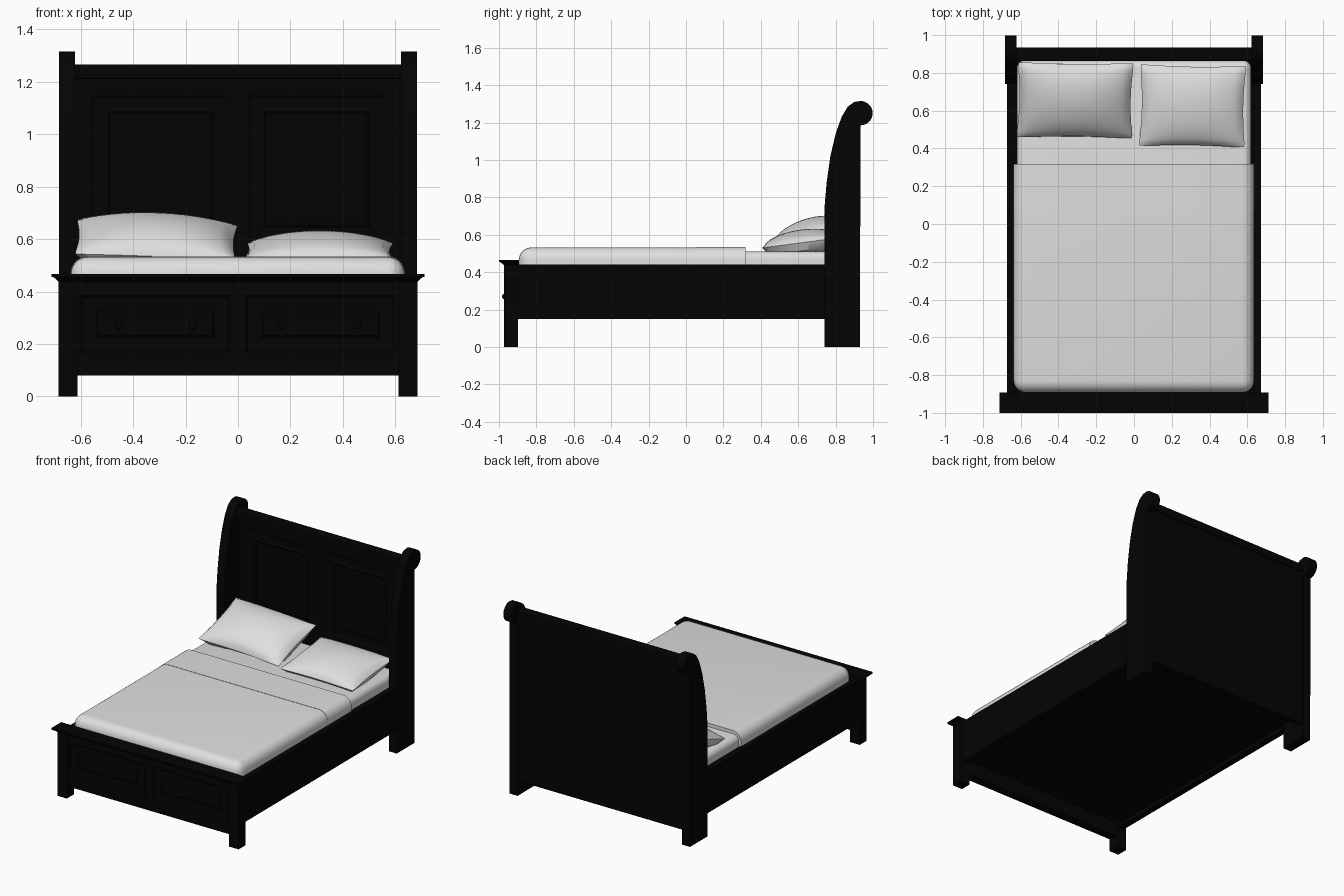
import bpy, bmesh, math
from mathutils import Vector, Matrix

cube = bpy.data.objects.get("Cube")
if cube:
    bpy.data.objects.remove(cube, do_unlink=True)


def material(name, value):
    mat = bpy.data.materials.new(name)
    mat.use_nodes = True
    colour = (value, value, value, 1)
    mat.diffuse_color = colour
    mat.node_tree.nodes["Principled BSDF"].inputs["Base Color"].default_value = colour
    return mat


WOOD = material("black_wood", 0.0012)
LINEN = material("white_linen", 0.74)


def finish(name, bm, mat, smooth=False):
    """Turn a bmesh into a named object."""
    bmesh.ops.recalc_face_normals(bm, faces=bm.faces)
    mesh = bpy.data.meshes.new(name)
    bm.to_mesh(mesh)
    bm.free()
    mesh.materials.append(mat)
    obj = bpy.data.objects.new(name, mesh)
    bpy.context.collection.objects.link(obj)
    if smooth:
        bpy.ops.object.select_all(action="DESELECT")
        obj.select_set(True)
        bpy.context.view_layer.objects.active = obj
        bpy.ops.object.shade_smooth_by_angle(angle=math.radians(40))
    return obj


def box_mesh(x, y, z):
    """Box from three (low, high) ranges."""
    bm = bmesh.new()
    bmesh.ops.create_cube(bm, size=1)
    for v in bm.verts:
        v.co = [r[0] if c < 0 else r[1] for c, r in zip(v.co, (x, y, z))]
    return bm


def box(name, x, y, z, bevel=0.0):
    bm = box_mesh(x, y, z)
    if bevel:
        bmesh.ops.bevel(bm, geom=bm.edges[:], offset=bevel, segments=2,
                        profile=0.5, affect="EDGES")
    return finish(name, bm, WOOD)


def panelled_board(name, x, y, z, panel_x, panel_z, steps):
    """Board whose front carries a mirrored pair of stepped panels."""
    bm = box_mesh(x, y, z)
    cuts = [((s * c, 0, 0), (1, 0, 0)) for c in panel_x for s in (-1, 1)]
    cuts += [((0, 0, c), (0, 0, 1)) for c in panel_z]
    for co, no in cuts:
        geom = bm.verts[:] + bm.edges[:] + bm.faces[:]
        bmesh.ops.bisect_plane(bm, geom=geom, plane_co=co, plane_no=no)
    bm.normal_update()
    panels = []
    for f in bm.faces:
        c = f.calc_center_median()
        if (f.normal.y < -0.9 and panel_x[0] < abs(c.x) < panel_x[1]
                and panel_z[0] < c.z < panel_z[1]):
            panels.append(f)
    for thickness, depth in steps:
        bmesh.ops.inset_individual(bm, faces=panels, thickness=thickness,
                                   depth=depth, use_even_offset=True)
        bm.normal_update()
    return finish(name, bm, WOOD)


def bedding(name, x, y, z, radius, open_head=False):
    """Soft slab with rounded upper edges and corners."""
    bm = box_mesh(x, y, z)
    edges = []
    for e in bm.edges:
        mid = (e.verts[0].co + e.verts[1].co) / 2
        at_head = open_head and mid.y > y[1] - 0.001
        if mid.z > z[0] + 0.001 and not at_head:
            edges.append(e)
    bmesh.ops.bevel(bm, geom=edges, offset=radius, segments=6, profile=0.5,
                    affect="EDGES")
    return finish(name, bm, LINEN, True)


def pillow(name, centre, width, length, puff, tilt, turn, roll):
    """Pillow with pinched sides, its underside resting on the mattress."""
    bm = bmesh.new()
    for side, fullness in ((1, 0.55), (-1.3, 0.4)):
        grid = bmesh.ops.create_grid(bm, x_segments=24, y_segments=24, size=1)
        for v in grid["verts"]:
            u, w = v.co.x, v.co.y
            dome = max(0, (1 - u * u) * (1 - w * w)) ** fullness
            corner = 1 - 0.02 * (u * w) ** 8
            v.co = (u * width / 2 * (1 - 0.05 * (1 - w * w)) * corner,
                    w * length / 2 * (1 - 0.05 * (1 - u * u)) * corner,
                    side * puff * dome)
    bmesh.ops.remove_doubles(bm, verts=bm.verts, dist=0.0005)
    pose = (Matrix.Translation(centre) @ Matrix.Rotation(turn, 4, "Z")
            @ Matrix.Rotation(roll, 4, "Y") @ Matrix.Rotation(tilt, 4, "X"))
    bmesh.ops.transform(bm, matrix=pose, verts=bm.verts)
    for v in bm.verts:
        v.co.z = max(v.co.z, 0.51)
    return finish(name, bm, LINEN, True)


def head_post(name, x0, x1):
    """Scrolled post: a side profile extruded across its width."""
    profile = [(0.93, 0), (0.74, 0), (0.74, 0.74), (0.752, 0.88), (0.772, 1.02),
               (0.8, 1.14), (0.832, 1.23), (0.865, 1.285), (0.9, 1.31)]
    for i in range(19):
        a = math.radians(90 - i * 10)
        profile.append((0.933 + 0.065 * math.cos(a), 1.25 + 0.065 * math.sin(a)))
    bm = bmesh.new()
    face = bm.faces.new([bm.verts.new((x0, y, z)) for y, z in profile])
    out = bmesh.ops.extrude_face_region(bm, geom=[face])
    verts = [g for g in out["geom"] if isinstance(g, bmesh.types.BMVert)]
    bmesh.ops.translate(bm, vec=(x1 - x0, 0, 0), verts=verts)
    return finish(name, bm, WOOD, True)


# Posts, legs and rails, mirrored left and right
for side, s in (("left", 1), ("right", -1)):
    def span(a, b):
        return tuple(sorted((s * a, s * b)))
    head_post(side + "_head_post", *span(0.622, 0.682))
    box(side + "_front_leg", span(0.613, 0.685), (-0.972, -0.897), (0, 0.445))
    box(side + "_side_rail", span(0.63, 0.672), (-0.91, 0.76), (0.15, 0.44))

# Headboard with two recessed panels and a top rail
panelled_board("headboard", (-0.63, 0.63), (0.892, 0.926), (0.1, 1.22),
               (0.035, 0.56), (0.59, 1.15),
               ((0.012, -0.008), (0.04, 0), (0.012, 0.008), (0.008, -0.006)))
box("headboard_top_rail", (-0.63, 0.63), (0.863, 0.934), (1.21, 1.265), 0.006)

# Footboard with two drawer fronts
panelled_board("footboard", (-0.62, 0.62), (-0.963, -0.902), (0.08, 0.445),
               (0.03, 0.6), (0.165, 0.385),
               ((0.008, -0.008), (0.052, 0), (0.008, 0.008)))
for i, x in enumerate((-0.455, -0.17, 0.17, 0.455)):
    bm = bmesh.new()
    bmesh.ops.create_uvsphere(bm, u_segments=16, v_segments=8, radius=0.015)
    bmesh.ops.translate(bm, vec=(x, -0.969, 0.27), verts=bm.verts)
    finish("drawer_knob_%d" % (i + 1), bm, WOOD, True)

# Footboard cap with a moulding that tapers inward below it
box("footboard_cap", (-0.711, 0.711), (-1, -0.893), (0.455, 0.466))
bm = box_mesh((-0.705, 0.705), (-0.995, -0.893), (0.438, 0.456))
for v in bm.verts:
    if v.co.z < 0.45:
        v.co.x *= 0.972
        if v.co.y < -0.95:
            v.co.y = -0.974
finish("footboard_cap_moulding", bm, WOOD)

# Base, mattress and covers
box("bed_base", (-0.635, 0.635), (-0.91, 0.9), (0.178, 0.22))
bedding("mattress", (-0.62, 0.62), (-0.87, 0.865), (0.2, 0.51), 0.04)
bedding("blanket", (-0.638, 0.636), (-0.893, 0.315), (0.35, 0.532), 0.065, True)
bm = box_mesh((-0.639, 0.637), (0.057, 0.317), (0.4, 0.534))
long_edges = [e for e in bm.edges
              if abs((e.verts[0].co - e.verts[1].co).y) > 0.1
              and e.verts[0].co.z > 0.5]
bmesh.ops.bevel(bm, geom=long_edges, offset=0.065, segments=6, profile=0.5,
                affect="EDGES")
finish("blanket_fold", bm, LINEN, True)

# Pillows leaning toward the headboard
pillow("right_pillow", Vector((-0.312, 0.655, 0.598)), 0.62, 0.425, 0.087,
       math.radians(18.5), math.radians(-0.5), math.radians(2.2))
pillow("left_pillow", Vector((0.31, 0.625, 0.558)), 0.565, 0.44, 0.07,
       math.radians(7.5), math.radians(-1), math.radians(0))
